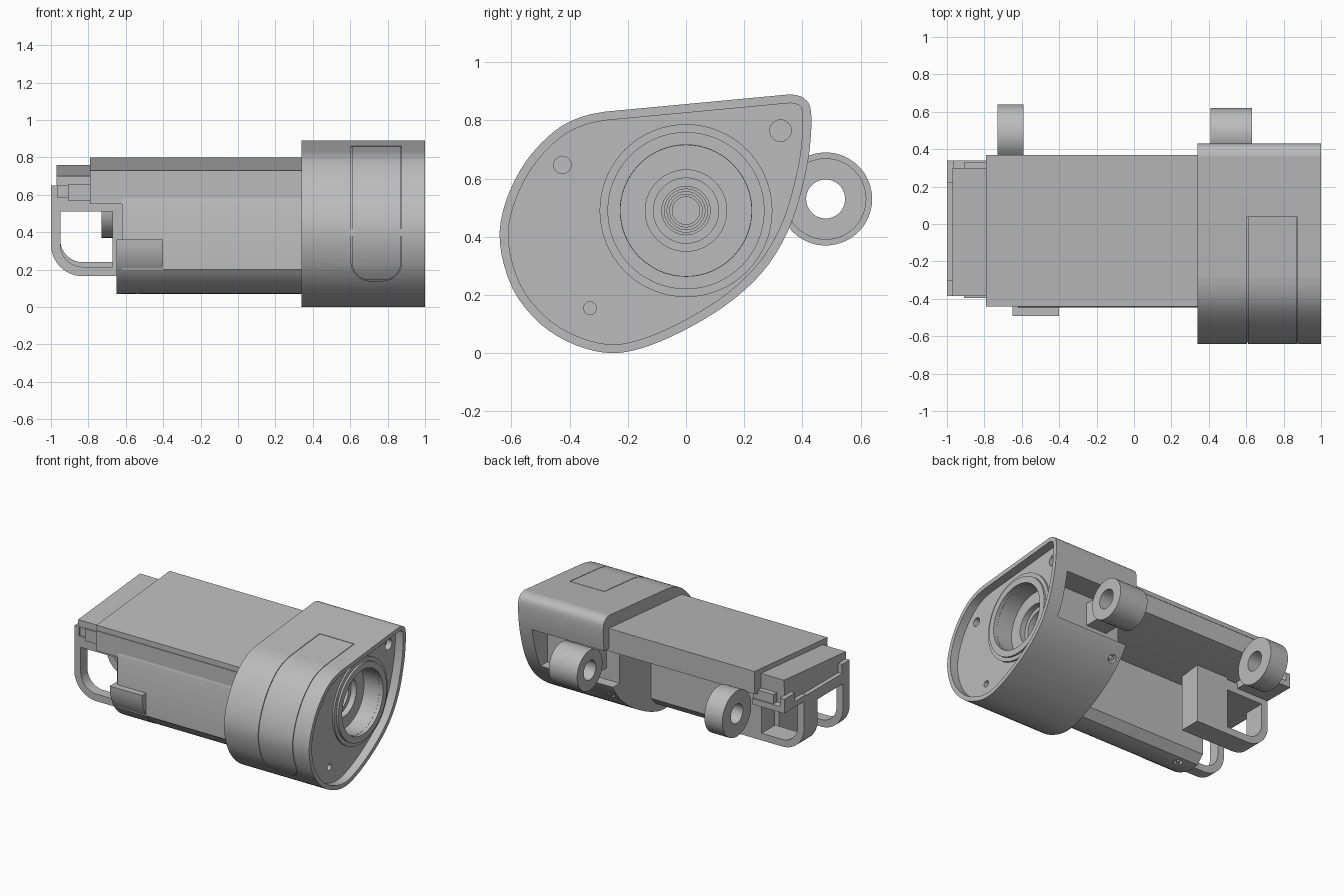
import bpy, bmesh, math
from mathutils import Vector, Matrix

if "Cube" in bpy.data.objects:
    bpy.data.objects.remove(bpy.data.objects["Cube"], do_unlink=True)

grey = bpy.data.materials.new("plain_grey")
grey.use_nodes = True
grey.diffuse_color = (0.5, 0.5, 0.5, 1)
grey.node_tree.nodes["Principled BSDF"].inputs["Base Color"].default_value = (0.5, 0.5, 0.5, 1)


def finish(name, bm):
    bmesh.ops.recalc_face_normals(bm, faces=bm.faces)
    mesh = bpy.data.meshes.new(name)
    bm.to_mesh(mesh)
    bm.free()
    obj = bpy.data.objects.new(name, mesh)
    bpy.context.collection.objects.link(obj)
    mesh.materials.append(grey)
    return obj


def prism(name, axis, pts, lo, hi):
    """Extrude a 2D outline along x (points are y, z) or y (points are x, z)."""
    bm = bmesh.new()
    place = (lambda p: (lo, p[0], p[1])) if axis == "x" else (lambda p: (p[0], lo, p[1]))
    face = bm.faces.new([bm.verts.new(place(p)) for p in pts])
    moved = bmesh.ops.extrude_face_region(bm, geom=[face])["geom"]
    shift = Vector((hi - lo, 0, 0)) if axis == "x" else Vector((0, hi - lo, 0))
    bmesh.ops.translate(bm, vec=shift, verts=[v for v in moved if isinstance(v, bmesh.types.BMVert)])
    return finish(name, bm)


def box(name, x, y, z):
    return prism(name, "x", [(y[0], z[0]), (y[1], z[0]), (y[1], z[1]), (y[0], z[1])], *x)


def lathe(name, profile, y, z, closed=False, steps=48):
    """Spin (x, radius) points about an x-axis line through y, z."""
    bm = bmesh.new()
    verts = [bm.verts.new((x, y + r, z)) for x, r in profile]
    for a, b in zip(verts, verts[1:] + (verts[:1] if closed else [])):
        bm.edges.new((a, b))
    bmesh.ops.spin(bm, geom=bm.verts[:] + bm.edges[:], cent=(0, y, z), axis=(1, 0, 0),
                   angle=math.tau, steps=steps)
    bmesh.ops.remove_doubles(bm, verts=bm.verts, dist=0.0001)
    return finish(name, bm)


def tube(name, x0, x1, y, z, outer, inner):
    return lathe(name, [(x0, inner), (x0, outer), (x1, outer), (x1, inner)], y, z, True)


def cut(target, cutter):
    mod = target.modifiers.new("cut", "BOOLEAN")
    mod.operation, mod.solver, mod.object = "DIFFERENCE", "EXACT", cutter
    bpy.context.view_layer.objects.active = target
    bpy.ops.object.modifier_apply(modifier=mod.name)
    bpy.data.objects.remove(cutter, do_unlink=True)


def screw_hole(target, spot, normal):
    """Ring-shaped recess that leaves a screw head standing inside."""
    hole = tube("hole", -.04, .03, 0, 0, .028, .014)
    hole.matrix_world = Matrix.Translation(spot) @ Vector(normal).to_track_quat("X", "Z").to_matrix().to_4x4()
    bpy.context.view_layer.update()
    cut(target, hole)


def curve(pts, n=4):
    """Smooth open path through the points."""
    out = []
    ext = [pts[0]] + pts + [pts[-1]]
    for a, b, c, d in zip(ext, ext[1:], ext[2:], ext[3:]):
        for i in range(n):
            t = i / n
            out.append(tuple(0.5 * (2 * q + (r - p) * t + (2 * p - 5 * q + 4 * r - s) * t * t
                             + (3 * q - p - 3 * r + s) * t ** 3) for p, q, r, s in zip(a, b, c, d)))
    return out + [pts[-1]]


def offset(pts, d, loop=True):
    """Shift a path to its left by d."""
    out = []
    n = len(pts)
    for i, p in enumerate(pts):
        a = Vector(pts[i - 1] if loop or i else p)
        b = Vector(pts[(i + 1) % n] if loop or i < n - 1 else p)
        t = (b - a).normalized()
        out.append((p[0] - t.y * d, p[1] + t.x * d))
    return out


def arc(cx, cz, r, start, end, n=10):
    return [(cx + r * math.cos(math.radians(start + (end - start) * i / n)),
             cz + r * math.sin(math.radians(start + (end - start) * i / n))) for i in range(n + 1)]


def strip(name, path, width, lo, hi):
    return prism(name, "y", path + offset(path, width, False)[::-1], lo, hi)


# Head housing
outline = curve([(-.28, .83), (-.36, .812), (-.45, .765), (-.55, .66), (-.62, .52), (-.64, .38),
                 (-.595, .22), (-.5, .1), (-.38, .028), (-.25, 0), (-.12, .028), (.03, .098),
                 (.17, .19), (.28, .3), (.355, .43), (.4, .57), (.425, .7), (.43, .83),
                 (.405, .877), (.36, .89)])
head = prism("head_housing", "x", outline, .34, 1)

# Wrapped panel groove on the head
u_path = [(.605, 1)] + arc(.705, .24, .1, 180, 270) + arc(.775, .24, .1, 270, 360) + [(.875, 1)]
for groove in (strip("groove", u_path, .004, -.8, .04),
               box("groove_end", (.6055, .8745), (.036, .04), (.7, 1))):
    cut(groove, prism("core", "x", offset(outline, .008), .5, .95))
    cut(head, groove)

# Front recess, side opening, stepped lens bore and screw holes
cut(head, prism("recess", "x", offset(outline, .03), .94, 1.1))
cut(head, box("opening", (.3, .9), (.25, .6), (.37, .66)))
ribs = []
for i in range(5):
    x, r = .74 - .02 * i, .083 - .009 * i
    ribs += [(x, r), (x - .02, r)]
cut(head, lathe("bore", [(1.1, 0), (1.1, .225), (.82, .225), (.82, .14), (.78, .14), (.78, .112),
                         (.74, .112)] + ribs + [(.64, 0)], 0, .49, steps=64))
for y, z, r in ((.325, .765, .037), (-.425, .647, .03), (-.33, .155, .022)):
    cut(head, lathe("hole", [(.9, 0), (.9, r), (1.1, r), (1.1, 0)], y, z, steps=24))
screw_hole(head, (.4, .26, .278), (0, .7, -.7))

# Stepped ring around the lens
lathe("lens_ring", [(.93, .297), (.952, .297), (.952, .27), (.966, .27), (.966, .226), (.93, .226)],
      0, .49, True, 64)

# Mounting lugs
tube("head_lug", .41, .63, .48, .53, .14, .067)
box("head_lug_web", (.44, .6), (.22, .37), (.45, .61))
tube("rear_lug", -.73, -.59, .48, .53, .16, .067)

# Main body with sloping cover
prism("top_cover", "x", [(-.44, .73), (-.44, .70), (.37, .77), (.37, .80)], -.79, .4)
prism("upper_body", "x", [(-.435, .705), (-.435, .69), (-.44, .69), (-.44, .55), (-.1, .57),
                          (.3, .62), (.368, .64), (.368, .775)], -.79, .4)

# Lower barrel with a rounded shell and its raised end pad
shell = arc(-.2, .36, .29, 213.5, 280, 14)
barrel = prism("barrel", "x", [(-.44, .58), (-.447, .56), (-.447, .2)] + shell
               + [(-.1, .13), (-.1, .6), (-.3, .6)], -.62, .4)
screw_hole(barrel, (-.53, -.2, .07), (0, 0, -1))
prism("barrel_pad", "x", arc(-.2, .36, .292, 180, 240, 12) + [(-.3, .2), (-.4, .36)], -.65, -.40)
prism("barrel_end", "x", arc(-.2, .36, .29, 180, 280, 20) + [(-.1, .13), (-.1, .36)], -.65, -.6)

# Tail steps
prism("tail_cover", "x", [(-.385, .70), (-.385, .65), (-.37, .65), (-.37, .57), (.29, .57),
                          (.3, .76)], -.97, -.75)
box("tail_plate", (-1, -.67), (-.385, .12), (.51, .585))
box("tail_shelf", (-1, -.75), (.1, .34), (.55, .59))
for name, y in (("front_tail_rail", (-.385, -.3)), ("back_tail_rail", (.22, .34))):
    box(name, (-1, -.965), y, (.57, .65))
    box(name + "_step", (-.91, -.75), (y[0] - .01, y[1] - .01), (.57, .655))

# Two hanging guard loops, the front post and the rear block
for name, y0, y1, low in (("front_guard_loop", -.385, -.31, .165), ("back_guard_loop", -.03, .12, .19)):
    path = [(-1, .56)] + arc(-.83, low + .17, .17, 180, 270, 14) + [(-.62, low)]
    strip(name, path, .05, y0, y1)
box("front_guard_post", (-.67, -.61), (-.385, -.31), (.165, .56))
box("rear_block", (-.67, -.42), (-.03, .12), (.19, .62))

# Smooth curves while keeping edges crisp
bpy.ops.object.select_all(action="DESELECT")
for obj in bpy.context.collection.objects:
    if obj.type == "MESH":
        obj.select_set(True)
        bpy.context.view_layer.objects.active = obj
bpy.ops.object.shade_smooth_by_angle(angle=math.radians(30))
flat_shading = head.modifiers.new("weighted_normals", "WEIGHTED_NORMAL")
flat_shading.keep_sharp = True
